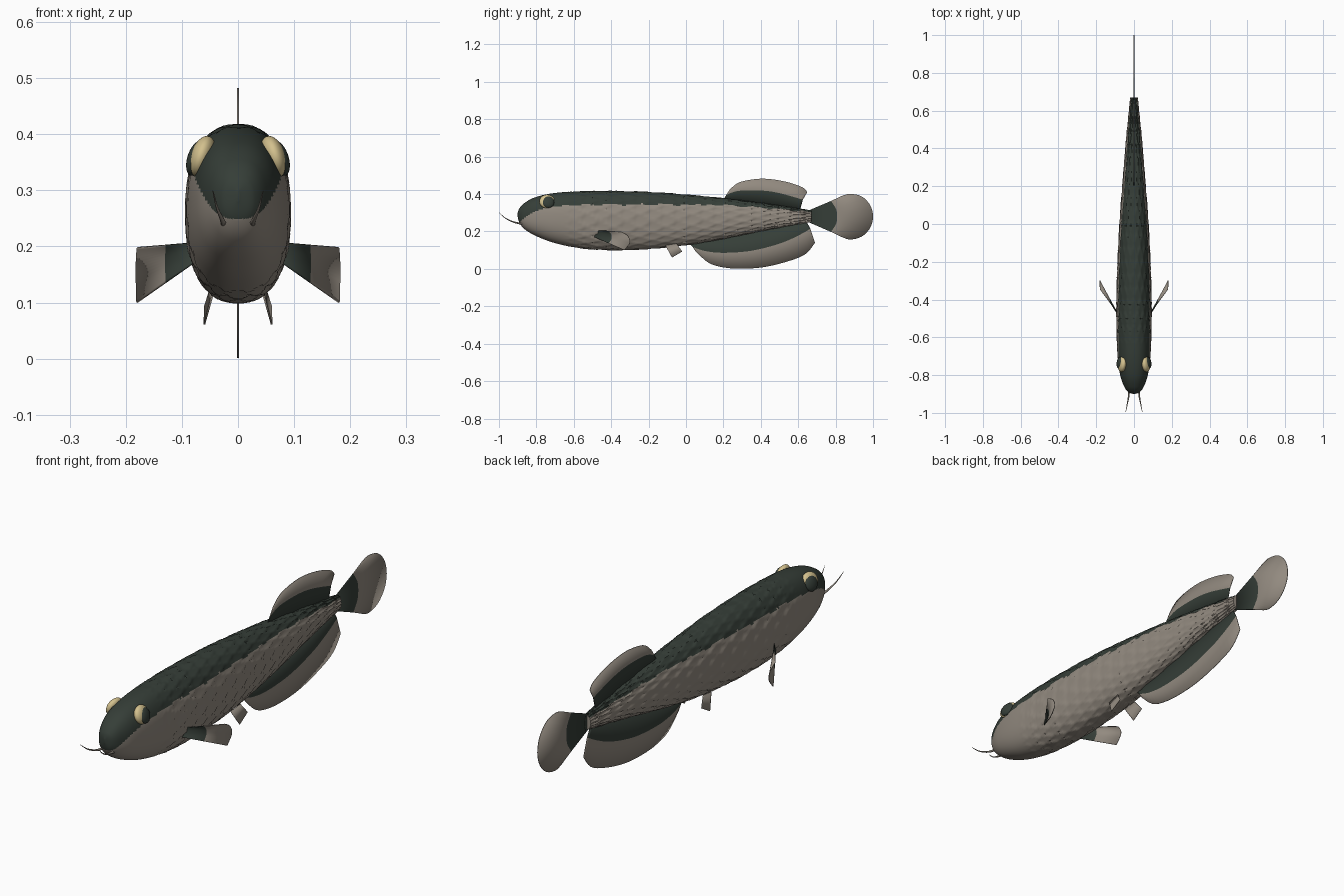
import bpy
import math
from mathutils import Vector

cube = bpy.data.objects.get("Cube")
if cube:
    bpy.data.objects.remove(cube, do_unlink=True)


def material(name, rgb):
    mat = bpy.data.materials.new(name)
    mat.use_nodes = True
    color = (*rgb, 1)
    mat.diffuse_color = color
    mat.node_tree.nodes["Principled BSDF"].inputs["Base Color"].default_value = color
    return mat


DARK = material("dark green", (.036, .048, .039))
TAN = material("warm grey", (.29, .255, .215))
GOLD = material("pale gold", (.65, .53, .27))


def finish(obj, smooth=True):
    """Select the object and shade it smooth, keeping sharp edges."""
    bpy.ops.object.select_all(action='DESELECT')
    obj.select_set(True)
    bpy.context.view_layer.objects.active = obj
    if smooth:
        bpy.ops.object.shade_smooth_by_angle(angle=math.radians(40))
    return obj


def mesh_object(name, verts, faces, mats, indices):
    mesh = bpy.data.meshes.new(name)
    mesh.from_pydata(verts, [], faces)
    for mat in mats:
        mesh.materials.append(mat)
    mesh.polygons.foreach_set("material_index", indices)
    mesh.update()
    obj = bpy.data.objects.new(name, mesh)
    bpy.context.collection.objects.link(obj)
    return obj


def spline(points, t):
    """Point on a smooth curve through the given points, t from 0 to 1."""
    last = len(points) - 1
    pos = t * last
    i = min(int(pos), last - 1)
    f = pos - i
    p0, p1, p2, p3 = (Vector(points[max(0, min(last, i + k))]) for k in (-1, 0, 1, 2))
    return p1 + (p2 - p0) * (f / 2) + (p0 * 2 - p1 * 5 + p2 * 4 - p3) * (f * f / 2) \
        + (p1 * 3 - p0 - p2 * 3 + p3) * (f ** 3 / 2)


# Body stations: y, top, bottom, half width, height where the dark back ends
STATIONS = [
    (-.9, .3, .28, .003, .25), (-.89, .325, .245, .03, .25),
    (-.86, .355, .21, .052, .275), (-.8, .385, .175, .073, .31),
    (-.7, .406, .138, .087, .333), (-.56, .415, .11, .092, .342),
    (-.38, .416, .1, .092, .345), (-.18, .41, .108, .086, .345),
    (.02, .395, .13, .075, .343), (.22, .375, .165, .06, .34),
    (.44, .347, .21, .042, .325), (.67, .312, .252, .019, .306)]


def scale_height(along, around):
    """Height of overlapping staggered scales, highest at the rear rim."""
    row = math.floor(along) - 1
    while True:
        f = (around + row % 2 / 2) % 1
        rim = row + .6 * (1 - (2 * f - 1) ** 2)
        if along <= rim:
            return max(0, 1 - (rim - along))
        row += 1


def build_body():
    rings, segs, power = 220, 108, 2 / 2.35
    verts, faces, indices, limits = [], [], [], []
    for r in range(rings + 1):
        y, top, bottom, width, limit = (spline([s[:3] for s in STATIONS], r / rings)[:]
                                        + spline([(*s[3:], 0) for s in STATIONS], r / rings)[:2])
        ramp = max(0, min(1, (y + .66) / .12))
        for k in range(segs):
            a = 2 * math.pi * k / segs
            c, s = math.cos(a), math.sin(a)
            bump = scale_height((y + 1) / .07, 18 * k / segs) * ramp
            lift = (bump - .5 * ramp) * .0045
            x = width * math.copysign(abs(c) ** power, c) + c * lift
            z = (top + bottom) / 2 + (top - bottom) / 2 * math.copysign(abs(s) ** power, s) + s * lift
            verts.append((x, y, z))
            limits.append(limit + .012 * (bump - .5 * ramp))
    for r in range(rings):
        for k in range(segs):
            n = (k + 1) % segs
            face = (r * segs + k, r * segs + n, (r + 1) * segs + n, (r + 1) * segs + k)
            faces.append(face)
            above = sum(verts[v][2] - limits[v] for v in face) > 0
            indices.append(0 if above else 1)
    faces += [tuple(reversed(range(segs))), tuple(rings * segs + k for k in range(segs))]
    indices += [0, 1]
    finish(mesh_object("body", verts, faces, [DARK, TAN], indices))


build_body()


def fin(name, curves, mats, count=28):
    """Thin fin spanning a list of curves; each band takes the next material."""
    verts = [spline(c, i / count) for c in curves for i in range(count + 1)]
    faces, indices = [], []
    for band in range(len(curves) - 1):
        for i in range(count):
            a = band * (count + 1) + i
            faces.append((a, a + 1, a + count + 2, a + count + 1))
            indices.append(band)
    obj = mesh_object(name, verts, faces, mats, indices)
    solid = obj.modifiers.new("thickness", 'SOLIDIFY')
    solid.thickness = .003
    solid.offset = 0
    return finish(obj)


def midline(points):
    return [(0, y, z) for y, z in points]


# Fins on the centre line: root, colour border, outer rim
fin("dorsal_fin", [
    midline([(.2, .37), (.4, .345), (.61, .315)]),
    midline([(.215, .395), (.28, .417), (.4, .419), (.5, .405), (.625, .37)]),
    midline([(.235, .425), (.285, .463), (.38, .481), (.46, .479), (.55, .462), (.625, .435), (.648, .41)]),
], [DARK, TAN])
fin("anal_fin", [
    midline([(.01, .145), (.3, .2), (.64, .26)]),
    midline([(.035, .118), (.1, .096), (.2, .086), (.35, .097), (.5, .135), (.6, .178), (.665, .215)]),
    midline([(.05, .095), (.12, .033), (.2, .008), (.3, .001), (.42, .01), (.55, .042), (.64, .08), (.69, .14)]),
], [DARK, TAN])
fin("tail_fin", [
    midline([(.645, .308), (.645, .281), (.645, .254)]),
    midline([(.775, .363), (.802, .32), (.808, .28), (.802, .24), (.775, .198)]),
    midline([(.84, .393), (.88, .401), (.94, .387), (.985, .34), (1, .279),
             (.985, .22), (.94, .173), (.88, .157), (.84, .167)]),
], [DARK, TAN])


def ball(name, center, radii, mat, tilt):
    bpy.ops.mesh.primitive_uv_sphere_add(segments=32, ring_count=20, location=center, rotation=tilt)
    obj = bpy.context.object
    obj.name = name
    obj.scale = radii
    obj.data.materials.append(mat)
    finish(obj)


# Paired parts
for label, side in (("left", 1), ("right", -1)):
    def sided(points):
        return [(side * x, y, z) for x, y, z in points]

    root = sided([(.08, -.48, .207), (.08, -.49, .17)])
    rim = sided([(.18, -.345, .198), (.181, -.31, .175), (.181, -.3, .14), (.18, -.33, .1)])
    border = [Vector(spline(root, i / 6)).lerp(spline(rim, i / 6), .48) for i in range(7)]
    fin(label + "_pectoral_fin", [root, border, rim], [DARK, TAN], 16)

    fin(label + "_pelvic_fin", [
        sided([(.042, -.11, .125), (.046, -.05, .135)]),
        sided([(.06, -.075, .061), (.059, -.02, .093)])], [TAN], 8)

    tilt = (0, side * -.3, side * .12)
    ball(label + "_eye", (side * .063, -.742, .36), (.021, .042, .038), GOLD, tilt)
    ball(label + "_pupil", (side * .075, -.736, .357), (.015, .032, .032), DARK, tilt)

    # Tapered feeler curving up from the lower lip
    curve = bpy.data.curves.new(label + "_barbel", 'CURVE')
    curve.dimensions = '3D'
    curve.bevel_depth = .006
    curve.bevel_resolution = 2
    curve.use_fill_caps = True
    strand = curve.splines.new('POLY')
    path = sided([(.026, -.86, .24), (.028, -.91, .247), (.037, -.96, .268), (.045, -.999, .3)])
    strand.points.add(12)
    for i, point in enumerate(strand.points):
        point.co = (*spline(path, i / 12), 1)
        point.radius = 1 - .9 * i / 12
    curve.materials.append(TAN)
    bpy.context.collection.objects.link(bpy.data.objects.new(label + "_barbel", curve))
